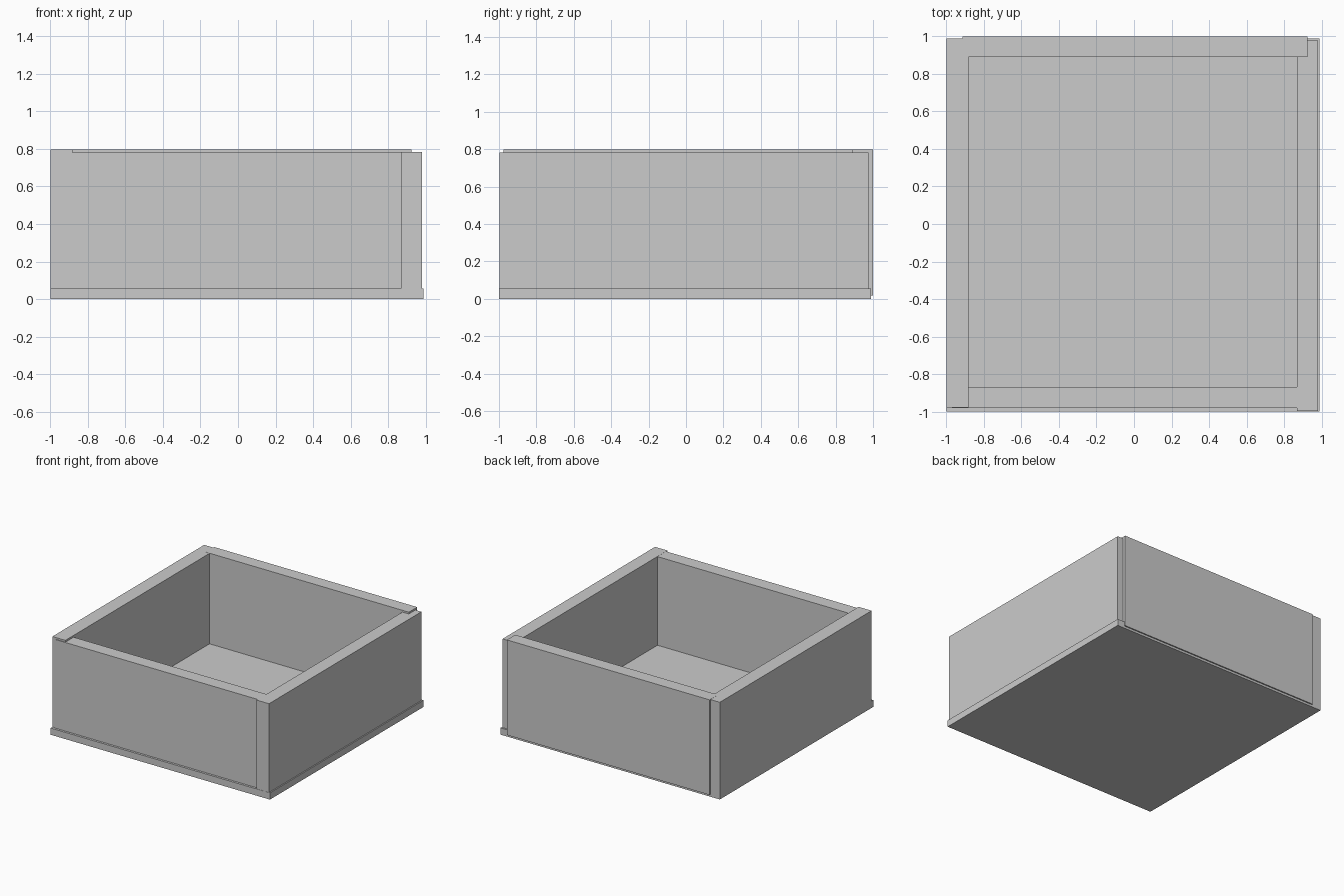
import bpy
import bmesh
from mathutils import Vector

if "Cube" in bpy.data.objects:
    bpy.data.objects.remove(bpy.data.objects["Cube"])


def board(name, x, y, z):
    """Add a flat-faced board spanning the given x, y and z ranges."""
    lo, hi = Vector((x[0], y[0], z[0])), Vector((x[1], y[1], z[1]))
    bm = bmesh.new()
    bmesh.ops.create_cube(bm, size=1.0)
    bmesh.ops.scale(bm, vec=hi - lo, verts=bm.verts)
    bmesh.ops.translate(bm, vec=(lo + hi) / 2, verts=bm.verts)
    mesh = bpy.data.meshes.new(name)
    bm.to_mesh(mesh)
    bm.free()
    obj = bpy.data.objects.new(name, mesh)
    bpy.context.collection.objects.link(obj)
    return obj


FLOOR = 0.055  # top of the bottom board

# Bottom board
board("bottom_board", (-1.0, 0.99), (-1.0, 0.99), (0.0, FLOOR))

# Side walls, slightly misaligned like a hand-assembled crate
board("left_wall", (-1.0, -0.882), (-0.977, 0.99), (FLOOR, 0.797))
board("right_wall", (0.868, 0.98), (-0.998, 0.977), (FLOOR, 0.783))

# Front and back walls; the back board hangs over the edge of the bottom
board("front_wall", (-0.97, 0.868), (-0.982, -0.87), (FLOOR, 0.782))
board("back_wall", (-0.915, 0.926), (0.891, 1.0), (0.018, 0.798))
